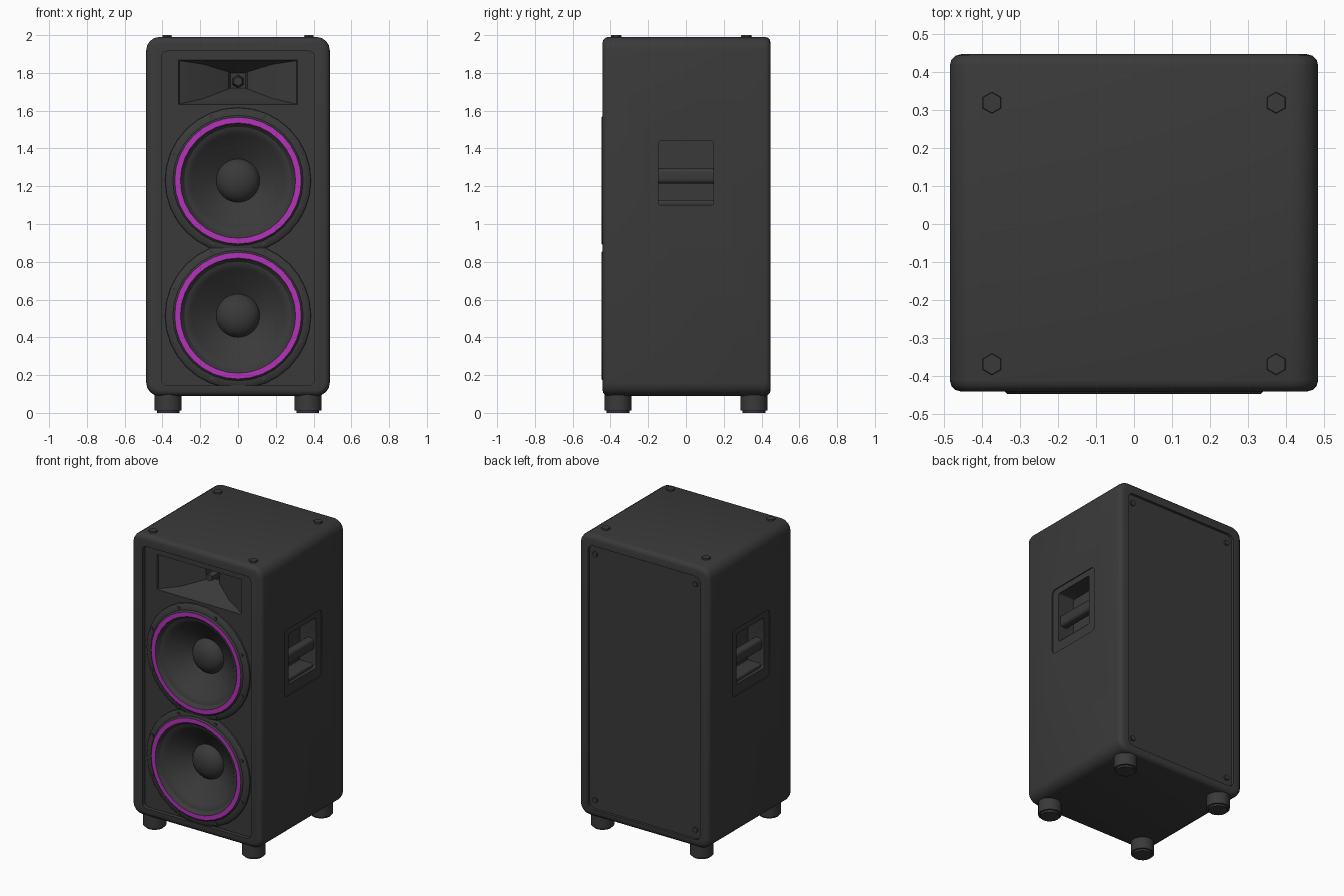
import bpy, bmesh, math
from mathutils import Matrix, Vector

cube = bpy.data.objects.get("Cube")
if cube:
    bpy.data.objects.remove(cube, do_unlink=True)


def material(name, rgb):
    mat = bpy.data.materials.new(name)
    mat.use_nodes = True
    mat.diffuse_color = (*rgb, 1)
    mat.node_tree.nodes["Principled BSDF"].inputs["Base Color"].default_value = (*rgb, 1)
    return mat


black = material("charcoal black", (0.042, 0.042, 0.042))
purple = material("purple", (0.45, 0.032, 0.48))


def finish(bm, name, mats=(black,), smooth=True):
    bmesh.ops.recalc_face_normals(bm, faces=bm.faces)
    mesh = bpy.data.meshes.new(name)
    bm.to_mesh(mesh)
    bm.free()
    obj = bpy.data.objects.new(name, mesh)
    bpy.context.collection.objects.link(obj)
    for m in mats:
        mesh.materials.append(m)
    if smooth:
        shade(obj)
    return obj


def select(obj):
    bpy.ops.object.select_all(action="DESELECT")
    obj.select_set(True)
    bpy.context.view_layer.objects.active = obj


def shade(obj):
    select(obj)
    bpy.ops.object.shade_smooth_by_angle(angle=math.radians(35))


def box_bm(center, size):
    bm = bmesh.new()
    bmesh.ops.create_cube(bm, size=1)
    bmesh.ops.scale(bm, vec=size, verts=bm.verts)
    bmesh.ops.translate(bm, vec=center, verts=bm.verts)
    return bm


def bevel_along(bm, axis, radius, segments):
    """Round the edges that run along one axis."""
    edges = [e for e in bm.edges
             if abs((e.verts[0].co - e.verts[1].co).normalized()[axis]) > 0.99]
    bmesh.ops.bevel(bm, geom=edges, offset=radius, segments=segments,
                    profile=0.5, affect="EDGES")


def rounded_box(name, center, size, axis, radius, segments=3):
    bm = box_bm(center, size)
    bevel_along(bm, axis, radius, segments)
    return finish(bm, name)


def cut(obj, cutter):
    mod = obj.modifiers.new("cut", "BOOLEAN")
    mod.operation = "DIFFERENCE"
    mod.solver = "EXACT"
    mod.object = cutter
    select(obj)
    bpy.ops.object.modifier_apply(modifier=mod.name)
    bpy.data.objects.remove(cutter, do_unlink=True)


def loft(name, sections):
    """Closed solid through rectangles given as (centre, half x, half z)."""
    bm = bmesh.new()
    rings = []
    for (x, y, z), hx, hz in sections:
        rings.append([bm.verts.new((x + sx * hx, y, z + sz * hz))
                      for sx, sz in ((-1, -1), (1, -1), (1, 1), (-1, 1))])
    for a, b in zip(rings, rings[1:]):
        for i in range(4):
            j = (i + 1) % 4
            bm.faces.new((a[i], a[j], b[j], b[i]))
    bm.faces.new(rings[0])
    bm.faces.new(rings[-1])
    return finish(bm, name)


def lathe(name, profile, z, sides=32, mats=(black,), paint=None):
    """Spin (radius, y) points around a front-to-back axis at height z."""
    bm = bmesh.new()
    verts = [bm.verts.new((r, y, 0)) for r, y in profile]
    edges = [bm.edges.new(p) for p in zip(verts, verts[1:])]
    bmesh.ops.spin(bm, geom=verts + edges, cent=(0, 0, 0), axis=(0, 1, 0),
                   angle=math.tau, steps=sides, use_duplicate=False)
    bmesh.ops.remove_doubles(bm, verts=bm.verts, dist=0.0005)
    if paint:
        for f in bm.faces:
            f.material_index = int(paint(f.calc_center_median()))
    bmesh.ops.translate(bm, vec=(0, 0, z), verts=bm.verts)
    return finish(bm, name, mats)


def disc(name, center, radius, depth, axis="Z", sides=12, top=None):
    bm = bmesh.new()
    bmesh.ops.create_cone(bm, cap_ends=True, segments=sides, radius1=radius,
                          radius2=radius if top is None else top, depth=depth)
    if axis == "Y":
        bm.transform(Matrix.Rotation(math.pi / 2, 4, "X"))
    bmesh.ops.translate(bm, vec=center, verts=bm.verts)
    return finish(bm, name)


# Cabinet shell: large rounding seen from the front, small rounding on both rims
bm = box_bm((0, 0.003, 1.04), (0.972, 0.89, 1.9))
bevel_along(bm, 1, 0.07, 4)
rims = [e for e in bm.edges if abs(e.verts[0].co.y - e.verts[1].co.y) < 0.001]
bmesh.ops.bevel(bm, geom=rims, offset=0.03, segments=3, profile=0.5, affect="EDGES")
cabinet = finish(bm, "cabinet", smooth=False)

# Recessed baffle and rear panel
cut(cabinet, rounded_box("baffle_cutter", (0, -0.45, 1.03), (0.81, 0.07, 1.77), 1, 0.03))
cut(cabinet, rounded_box("rear_cutter", (0, 0.46, 1.03), (0.84, 0.06, 1.78), 1, 0.04))

# Horn mouth narrowing to its throat
cut(cabinet, loft("horn_cutter", [((0, -0.47, 1.75), 0.34, 0.135),
                                  ((0, -0.405, 1.75), 0.31, 0.115),
                                  ((0, -0.35, 1.755), 0.18, 0.09),
                                  ((0, -0.27, 1.76), 0.05, 0.045),
                                  ((0, -0.24, 1.76), 0.04, 0.04)]))
disc("horn_throat", (0, -0.275, 1.755), 0.035, 0.07, "Y", 6, 0.025)

# Woofers: basket, coloured surround, cone and dust cap
basket = [(0.39, -0.39), (0.385, -0.425), (0.37, -0.436), (0.345, -0.438),
          (0.335, -0.448), (0.305, -0.448), (0.285, -0.425), (0.265, -0.42),
          (0.25, -0.405), (0.115, -0.315), (0.11, -0.33), (0.09, -0.355),
          (0.05, -0.375), (0, -0.38)]


def on_surround(p):
    return 0.3 < math.hypot(p.x, p.z) < 0.337 and p.y < -0.447


for label, z in (("upper", 1.23), ("lower", 0.515)):
    hole = disc("woofer_cutter", (0, -0.37, z), 0.345, 0.2, "Y", 32)
    cut(cabinet, hole)
    lathe(label + "_woofer", basket, z, 32, (black, purple), on_surround)
    for i in range(8):
        a = math.tau * (i + 0.5) / 8
        disc(label + "_woofer_screw", (0.362 * math.cos(a), -0.436, z + 0.362 * math.sin(a)),
             0.011, 0.012, "Y", 8)

# Side handles: shallow plate recess, pocket and grip bar
for side, s in (("left", 1), ("right", -1)):
    cut(cabinet, rounded_box("plate_cutter", (s * 0.5, 0, 1.255), (0.04, 0.4, 0.45), 0, 0.03))
    cut(cabinet, rounded_box("pocket_cutter", (s * 0.45, 0, 1.27), (0.18, 0.29, 0.34), 0, 0.012))
    bar = box_bm((s * 0.435, 0, 1.255), (0.06, 0.3, 0.08))
    bevel_along(bar, 1, 0.02, 3)
    finish(bar, side + "_handle_bar")
    rounded_box(side + "_handle_rim", (s * 0.4, 0, 1.11), (0.12, 0.3, 0.03), 1, 0.01)

shade(cabinet)

# Feet, stacking studs and rear screws at the corners
for sx in (-1, 1):
    for sy in (-1, 1):
        foot = bmesh.new()
        bmesh.ops.create_cone(foot, cap_ends=True, segments=16, radius1=0.072,
                              radius2=0.072, depth=0.12)
        base = [e for e in foot.edges if all(v.co.z < 0 for v in e.verts)]
        bmesh.ops.bevel(foot, geom=base, offset=0.012, segments=2, affect="EDGES")
        bmesh.ops.translate(foot, vec=(sx * 0.37, sy * 0.36, 0.06), verts=foot.verts)
        finish(foot, "foot")
        disc("stacking_stud", (sx * 0.375, 0.32 if sy > 0 else -0.37, 1.99), 0.03, 0.02,
             "Z", 6, 0.027)
        disc("rear_screw", (sx * 0.375, 0.432, 1.03 + sy * 0.83), 0.018, 0.02, "Y", 8)
